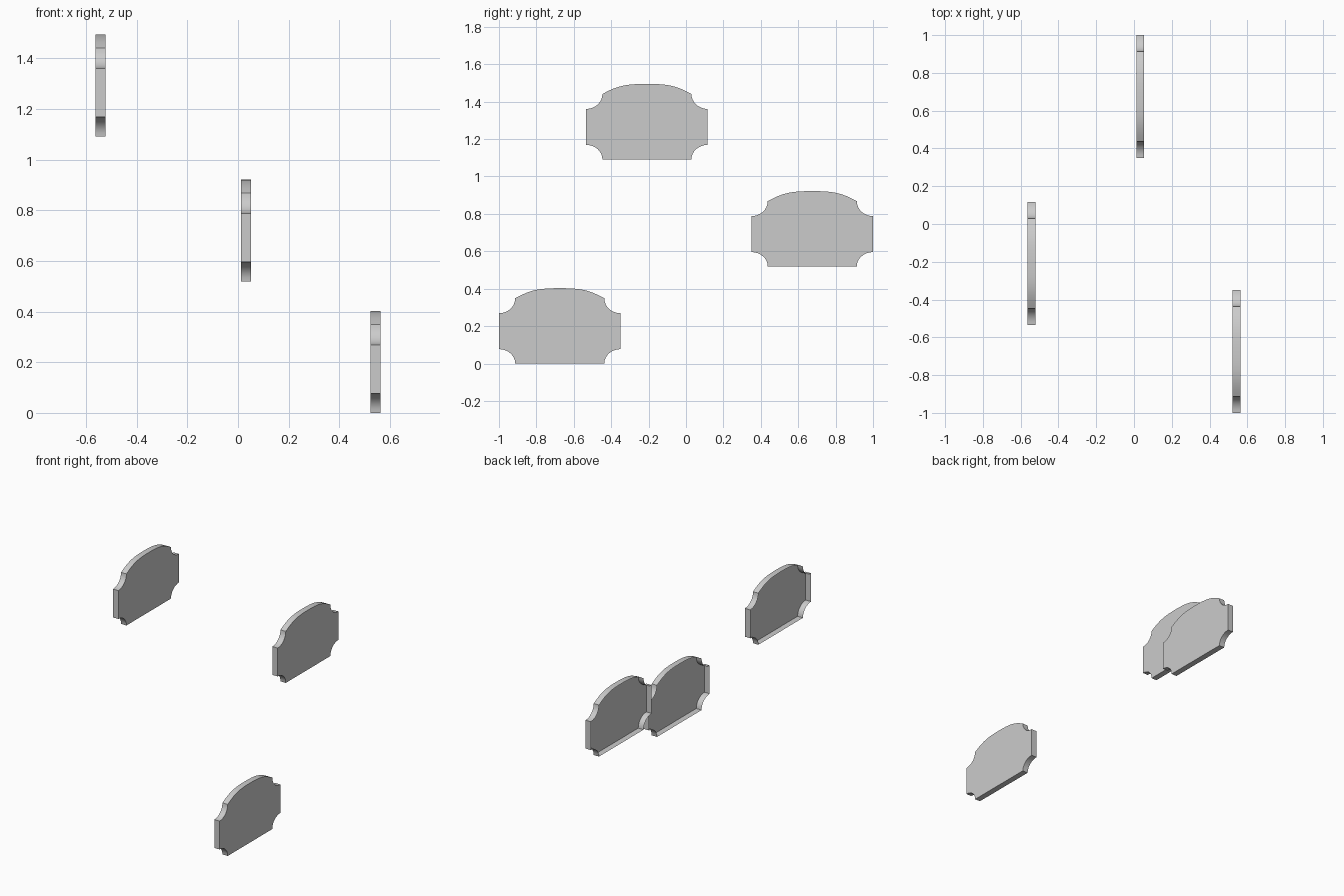
import bpy, bmesh
from math import sin, cos, pi

if "Cube" in bpy.data.objects:
    bpy.data.objects.remove(bpy.data.objects["Cube"])

THICK = 0.04
HALF_W = 0.325
NOTCH_Y, LOW_Z, HIGH_Z = 0.087, 0.077, 0.080


def half_outline():
    # Right half of the plaque, from bottom to top, as (y, z)
    steps = [i / 8 * pi / 2 for i in range(9)]
    low = [(HALF_W - NOTCH_Y * cos(a), LOW_Z * sin(a)) for a in steps]
    high = [(HALF_W - NOTCH_Y * sin(a), 0.349 - HIGH_Z * cos(a)) for a in steps]
    # Shallow arched top as a cubic curve
    p = [(HALF_W - NOTCH_Y, 0.349), (0.15, 0.399), (0.10, 0.402), (0.0, 0.403)]
    arch = []
    for i in range(1, 9):
        t = i / 8
        w = ((1 - t) ** 3, 3 * t * (1 - t) ** 2, 3 * t * t * (1 - t), t ** 3)
        arch.append(tuple(sum(w[k] * p[k][c] for k in range(4)) for c in (0, 1)))
    return low + high + arch


def plaque(name, location):
    right = half_outline()
    outline = right + [(-y, z) for y, z in reversed(right[:-1])]
    bm = bmesh.new()
    face = bm.faces.new([bm.verts.new((-THICK / 2, y, z)) for y, z in outline])
    ext = bmesh.ops.extrude_face_region(bm, geom=[face])
    verts = [g for g in ext["geom"] if isinstance(g, bmesh.types.BMVert)]
    bmesh.ops.translate(bm, verts=verts, vec=(THICK, 0, 0))
    bmesh.ops.recalc_face_normals(bm, faces=bm.faces)
    # The back is open: a front panel with a rim behind it
    back = [f for f in bm.faces if f.normal.x < -0.9]
    bmesh.ops.delete(bm, geom=back, context='FACES_ONLY')
    mesh = bpy.data.meshes.new(name)
    bm.to_mesh(mesh)
    bm.free()
    obj = bpy.data.objects.new(name, mesh)
    obj.location = location
    bpy.context.collection.objects.link(obj)
    bpy.ops.object.select_all(action='DESELECT')
    obj.select_set(True)
    bpy.context.view_layer.objects.active = obj
    bpy.ops.object.shade_smooth_by_angle(angle=pi / 6)


# Three identical plaques, spread out at different heights
plaque("lower_plaque", (0.5425, -0.675, 0))
plaque("middle_plaque", (0.032, 0.675, 0.519))
plaque("upper_plaque", (-0.5425, -0.209, 1.092))
